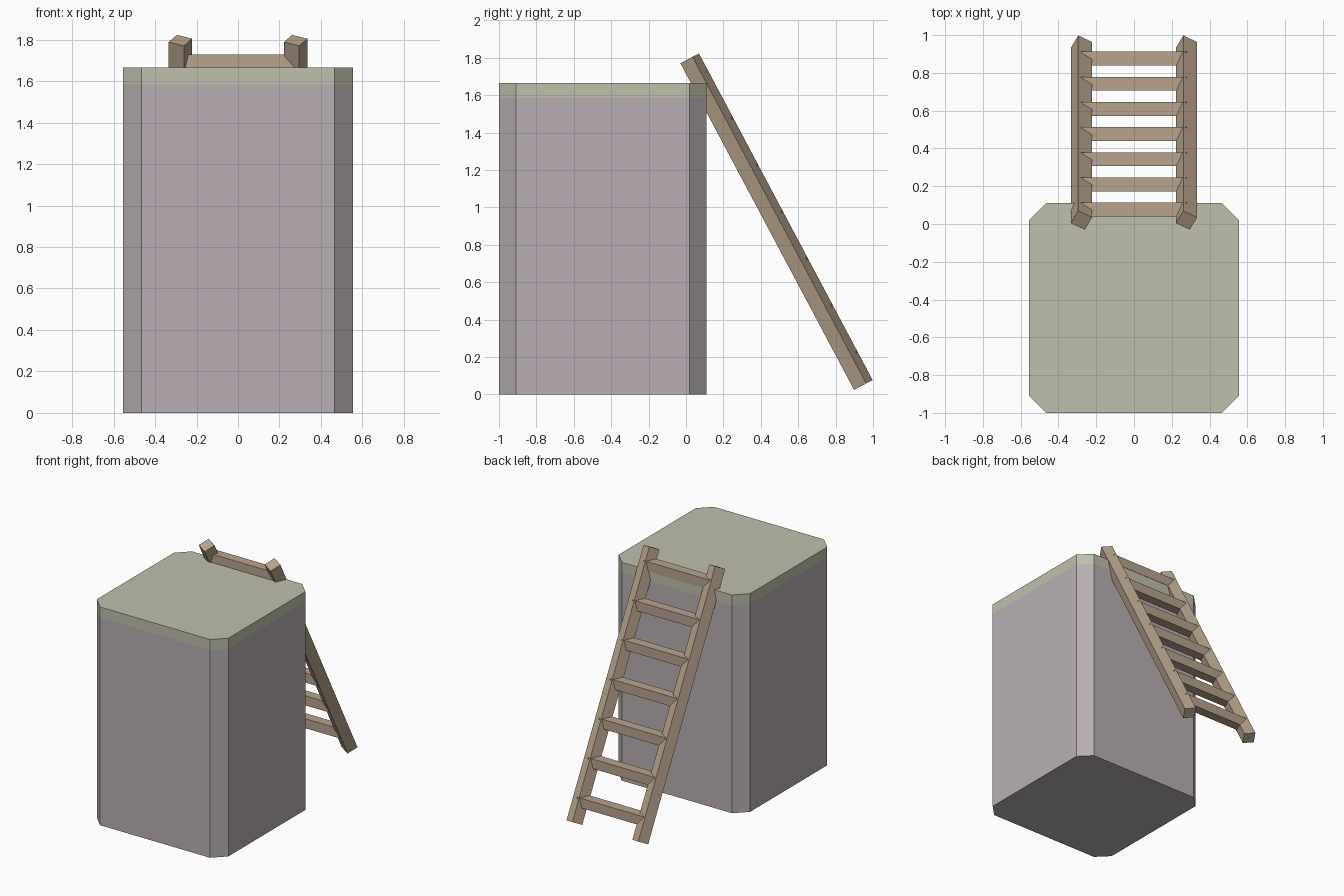
import bpy
import bmesh
from math import radians
from mathutils import Matrix, Vector

cube = bpy.data.objects.get("Cube")
if cube:
    bpy.data.objects.remove(cube, do_unlink=True)


def material(name, rgb):
    mat = bpy.data.materials.new(name)
    mat.use_nodes = True
    mat.diffuse_color = (*rgb, 1)
    mat.node_tree.nodes["Principled BSDF"].inputs["Base Color"].default_value = (*rgb, 1)
    return mat


STONE = material("mauve stone", (0.48, 0.43, 0.455))
MOSS = material("pale moss green", (0.52, 0.53, 0.415))
WOOD = material("brown wood", (0.48, 0.37, 0.27))


def finish(name, bm, *mats):
    bmesh.ops.recalc_face_normals(bm, faces=bm.faces)
    mesh = bpy.data.meshes.new(name)
    bm.to_mesh(mesh)
    bm.free()
    for mat in mats:
        mesh.materials.append(mat)
    obj = bpy.data.objects.new(name, mesh)
    bpy.context.collection.objects.link(obj)
    return obj


def beam(name, size, centre, turn=Matrix()):
    bm = bmesh.new()
    matrix = Matrix.Translation(centre) @ turn @ Matrix.Diagonal((*size, 1))
    bmesh.ops.create_cube(bm, size=1, matrix=matrix)
    return finish(name, bm, WOOD)


# Block with cut corners, stone below and a green band and top above
HALF, CUT, BAND, TOP = 0.555, 0.09, 1.585, 1.665
MID_Y = -0.445
inner = HALF - CUT
outline = []
for sx, sy in ((1, 1), (-1, 1), (-1, -1), (1, -1)):
    corner = [(sx * HALF, sy * inner), (sx * inner, sy * HALF)]
    outline += corner if sx * sy > 0 else corner[::-1]

bm = bmesh.new()
rings = [[bm.verts.new((x, y + MID_Y, z)) for x, y in outline]
         for z in (0, BAND, TOP)]
bm.faces.new(rings[0][::-1])
bm.faces.new(rings[-1])
for low, high in zip(rings, rings[1:]):
    for i in range(len(low)):
        j = (i + 1) % len(low)
        bm.faces.new((low[i], low[j], high[j], high[i]))
for face in bm.faces:
    face.material_index = int(face.calc_center_median().z > BAND)
finish("block", bm, STONE, MOSS)

# Ladder rails: leaning, each twisted the same way about its own length
lean = Matrix.Rotation(radians(28), 4, "X") @ Matrix.Rotation(radians(-28), 4, "Z")
for side, x in (("left", 0.278), ("right", -0.278)):
    beam(f"ladder_rail_{side}", (0.083, 0.083, 1.978), Vector((x, 0.484, 0.9235)), lean)

# Ladder rungs: level square bars whose corners just show through the rails
for i in range(7):
    beam(f"ladder_rung_{i + 1}", (0.562, 0.073, 0.073),
         Vector((0, 0.076 + 0.1333 * i, 1.693 - 0.25 * i)))
